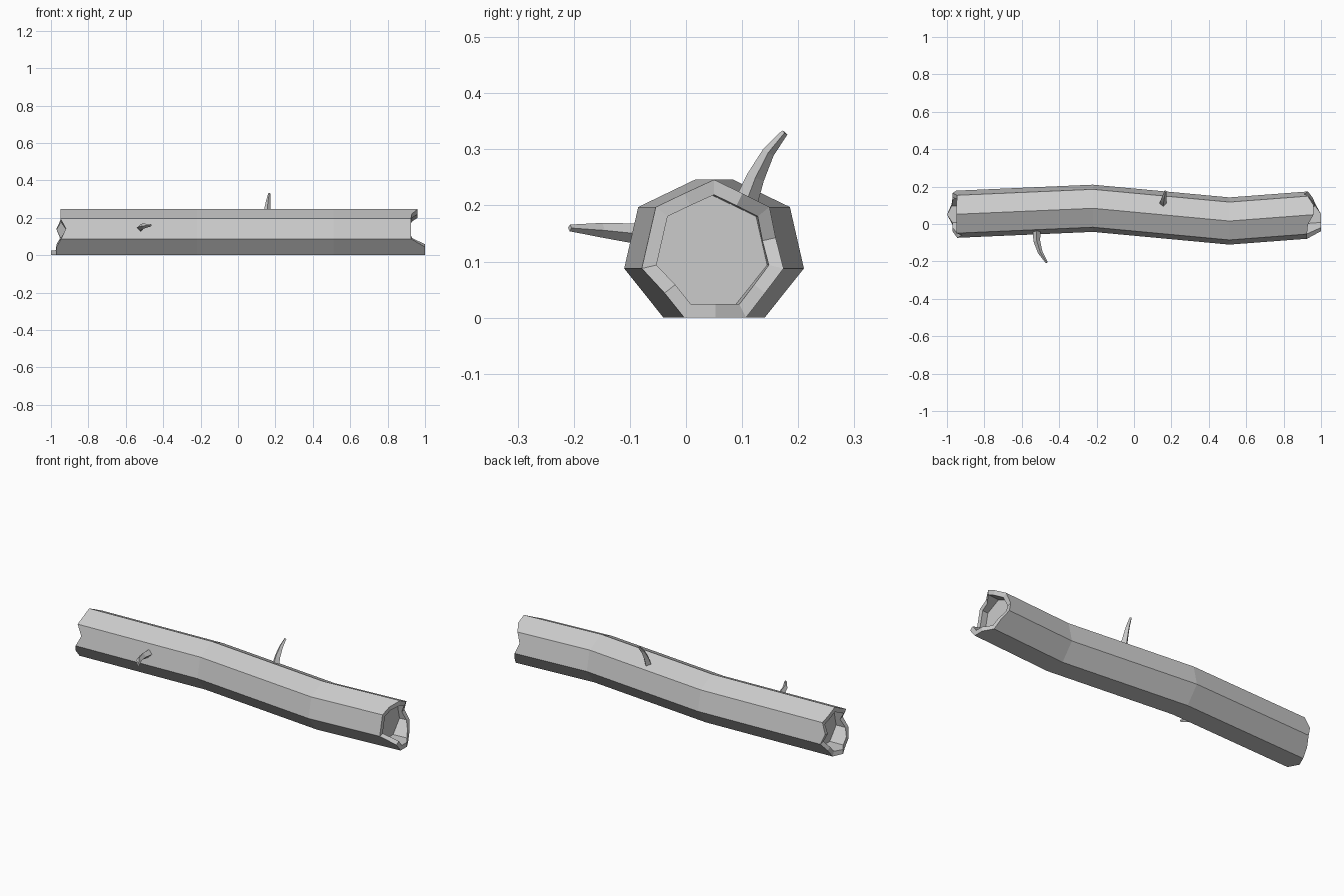
import bpy, bmesh, math
from mathutils import Vector

cube = bpy.data.objects.get("Cube")
if cube:
    bpy.data.objects.remove(cube)

grey = bpy.data.materials.new("weathered_grey")
grey.use_nodes = True
tone = (0.6, 0.6, 0.6, 1)
grey.diffuse_color = tone
grey.node_tree.nodes["Principled BSDF"].inputs["Base Color"].default_value = tone

SIDES, COLS = 7, 14
OUTER, INNER, AXIS_Z = 0.1294, 0.1025, 0.1166
CAP = 0.89


def finish(bm, name):
    bmesh.ops.recalc_face_normals(bm, faces=bm.faces[:])
    mesh = bpy.data.meshes.new(name)
    bm.to_mesh(mesh)
    bm.free()
    mesh.materials.append(grey)
    obj = bpy.data.objects.new(name, mesh)
    bpy.context.collection.objects.link(obj)
    return obj


def bridge(bm, a, b):
    n = len(a)
    for i in range(n):
        bm.faces.new((a[i], a[(i + 1) % n], b[(i + 1) % n], b[i]))


def axis_y(x):
    # Sideways bend of the trunk
    path = [(-1, 0.05), (-0.22, 0.084), (0.51, 0.016), (1, 0.053)]
    for (x0, y0), (x1, y1) in zip(path, path[1:]):
        if x <= x1:
            return y0 + (y1 - y0) * (x - x0) / (x1 - x0)
    return path[-1][1]


def ring(bm, xs, radius):
    # Heptagon corners and edge midpoints, from the apex towards the back
    verts = []
    for i, x in enumerate(xs):
        a = math.pi * i / SIDES
        r = radius * (math.cos(math.pi / SIDES) if i % 2 else 1)
        verts.append(bm.verts.new((x, axis_y(x) + r * math.sin(a), AXIS_Z + r * math.cos(a))))
    return verts


# Broken end outlines: apex, back side, bottom, front side
right_end = [0.96, 0.96, 0.93, 0.91, 0.93, 0.955, 0.97,
             1.0, 1.0, 1.0, 0.925, 0.925, 0.925, 0.93]
left_end = [-0.95, -0.95, -0.945, -0.97, -0.95, -0.97, -0.975,
            -1.0, -0.97, -0.97, -0.945, -0.92, -0.95, -0.95]

# Hollow-ended trunk
bm = bmesh.new()
rings = [
    ring(bm, [-CAP] * COLS, INNER),
    ring(bm, left_end, INNER),
    ring(bm, left_end, OUTER),
    ring(bm, [-0.22] * COLS, OUTER),
    ring(bm, [0.51] * COLS, OUTER),
    ring(bm, right_end, OUTER),
    ring(bm, right_end, INNER),
    ring(bm, [CAP] * COLS, INNER),
]
for a, b in zip(rings, rings[1:]):
    bridge(bm, a, b)
bm.faces.new(rings[0])
bm.faces.new(rings[-1])
finish(bm, "log_trunk")


def twig(name, points, radii, sides=4):
    # Tapered bent stub swept along its points
    bm = bmesh.new()
    pts = [Vector(p) for p in points]
    loops = []
    for i, p in enumerate(pts):
        d = (pts[min(i + 1, len(pts) - 1)] - pts[max(i - 1, 0)]).normalized()
        u = d.cross(Vector((1, 0, 0))).normalized()
        v = d.cross(u)
        loops.append([bm.verts.new(p + radii[i] * (u * math.cos(t) + v * math.sin(t)))
                      for t in (math.tau * k / sides for k in range(sides))])
    for a, b in zip(loops, loops[1:]):
        bridge(bm, a, b)
    bm.faces.new(loops[0])
    bm.faces.new(loops[-1])
    finish(bm, name)


twig("front_twig",
     [(-0.52, -0.02, 0.145), (-0.52, -0.09, 0.15), (-0.502, -0.15, 0.156), (-0.466, -0.207, 0.16)],
     [0.022, 0.018, 0.013, 0.006])
twig("top_twig",
     [(0.155, 0.105, 0.2), (0.157, 0.124, 0.25), (0.162, 0.147, 0.295), (0.168, 0.176, 0.33)],
     [0.021, 0.016, 0.011, 0.006])
